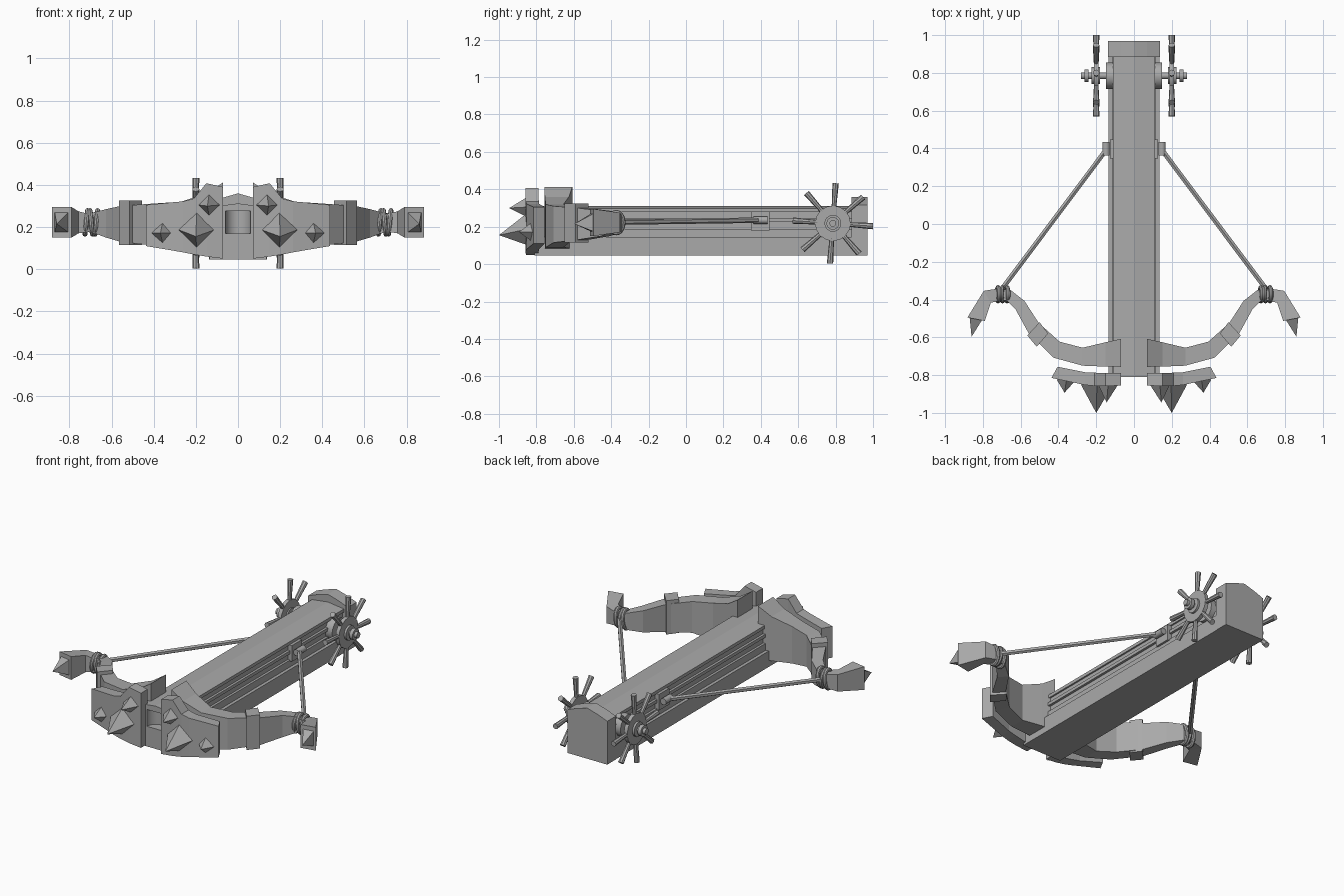
import bpy, bmesh, math
from mathutils import Vector

if "Cube" in bpy.data.objects:
    bpy.data.objects.remove(bpy.data.objects["Cube"], do_unlink=True)

grey = bpy.data.materials.new("plain grey")
grey.use_nodes = True
grey.diffuse_color = (0.4, 0.4, 0.4, 1)
grey.node_tree.nodes["Principled BSDF"].inputs["Base Color"].default_value = (0.4, 0.4, 0.4, 1)


def finish(bm, name, smooth=False):
    bmesh.ops.recalc_face_normals(bm, faces=bm.faces)
    mesh = bpy.data.meshes.new(name)
    bm.to_mesh(mesh)
    bm.free()
    mesh.materials.append(grey)
    ob = bpy.data.objects.new(name, mesh)
    bpy.context.collection.objects.link(ob)
    if smooth:
        bpy.ops.object.select_all(action='DESELECT')
        ob.select_set(True)
        bpy.context.view_layer.objects.active = ob
        bpy.ops.object.shade_smooth_by_angle(angle=math.radians(40))
    return ob


def loft(name, rings):
    """Skin a row of equal-length rings and cap both ends."""
    bm = bmesh.new()
    rows = [[bm.verts.new(p) for p in ring] for ring in rings]
    n = len(rows[0])
    for a, b in zip(rows, rows[1:]):
        for i in range(n):
            j = (i + 1) % n
            bm.faces.new((a[i], a[j], b[j], b[i]))
    bm.faces.new(rows[0])
    bm.faces.new(rows[-1])
    return finish(bm, name)


def rod(name, a, b, r1, r2=None, sides=12):
    a, b = Vector(a), Vector(b)
    d = b - a
    bm = bmesh.new()
    bmesh.ops.create_cone(bm, cap_ends=True, segments=sides, radius1=r1,
                          radius2=r1 if r2 is None else r2, depth=d.length)
    bm.transform(d.to_track_quat('Z', 'Y').to_matrix().to_4x4())
    bmesh.ops.translate(bm, verts=bm.verts, vec=(a + b) / 2)
    return finish(bm, name, smooth=sides > 6)


def box(name, lo, hi):
    (x, y, z), (u, v, w) = lo, hi
    return loft(name, [[(x, s, z), (u, s, z), (u, s, w), (x, s, w)] for s in (y, v)])


def torus(name, centre, ry, rz, minor, lean=0.0):
    """Ring wrapped around the x direction."""
    bm = bmesh.new()
    n, m = 20, 8
    rows = []
    for i in range(n):
        t = math.tau * i / n
        row = []
        for j in range(m):
            p = math.tau * j / m
            k = minor * math.cos(p)
            row.append(bm.verts.new((centre[0] + minor * math.sin(p) + lean * math.sin(t),
                                     centre[1] + (ry + k) * math.cos(t),
                                     centre[2] + (rz + k) * math.sin(t))))
        rows.append(row)
    for i in range(n):
        a, b = rows[i], rows[(i + 1) % n]
        for j in range(m):
            bm.faces.new((a[j], a[(j + 1) % m], b[(j + 1) % m], b[j]))
    return finish(bm, name, smooth=True)


def slab_ring(inner, outer, lo, hi):
    return [(*inner, lo), (*outer, lo), (*outer, hi), (*inner, hi)]


def spike(name, base, tip):
    """Four-sided pyramid over a base ring."""
    bm = bmesh.new()
    vs = [bm.verts.new(p) for p in base]
    t = bm.verts.new(tip)
    bm.faces.new(vs)
    for i in range(4):
        bm.faces.new((vs[i], vs[(i + 1) % 4], t))
    return finish(bm, name)


# Stock with stepped rails along both sides
half = [(.135, .045), (.135, .144), (.115, .144), (.115, .187), (.1, .187), (.1, .225),
        (.115, .225), (.115, .245), (.1, .245), (.1, .278), (.11, .278), (.11, .298)]
section = half + [(0, .312)] + [(-x, z) for x, z in reversed(half)]
stock = loft("stock", [[(x, y, z) for x, z in section] for y in (-.81, .9)])

# Rounded recess in the nose of the stock
cutter = rod("nose_cutter", (0, -.81, .17), (0, -.81, .275), .06, sides=24)
cutter.hide_render = True
cutter.hide_viewport = True
cut = stock.modifiers.new("nose recess", 'BOOLEAN')
cut.operation, cut.object, cut.solver = 'DIFFERENCE', cutter, 'EXACT'

# Gabled butt plate
butt = [(-.137, .045), (.137, .045), (.137, .315), (.07, .34), (0, .36), (-.07, .34), (-.137, .315)]
loft("butt_plate", [[(x, y, z) for x, z in butt] for y in (.885, .97)])

# Limb stations: back edge, front edge, bottom, top
limb = [((.07, -.608), (.07, -.756), .08, .412), ((.15, -.626), (.15, -.755), .085, .36),
        ((.272, -.655), (.272, -.75), .09, .32), ((.394, -.623), (.425, -.708), .115, .31),
        ((.505, -.523), (.557, -.58), .13, .3), ((.58, -.407), (.626, -.454), .15, .285),
        ((.653, -.35), (.674, -.405), .168, .272), ((.727, -.343), (.708, -.405), .178, .262),
        ((.795, -.354), (.758, -.417), .17, .275), ((.882, -.495), (.79, -.513), .15, .295)]
# Armour plate stations
armour = [((.07, -.79), (.07, -.855), .05, .39), ((.15, -.79), (.15, -.858), .06, .408),
          ((.21, -.787), (.21, -.857), .07, .335), ((.26, -.785), (.26, -.852), .08, .322),
          ((.405, -.756), (.437, -.815), .11, .305)]
# Armour spikes: x, z, base y, half size, tip
spikes = [(.196, .187, -.85, .085, (.2, -1.0, .155)),
          (.137, .305, -.85, .053, (.145, -.945, .3)),
          (.357, .172, -.822, .053, (.368, -.893, .172))]


def mx(side, points):
    return [(side * x, y, z) for x, y, z in points]


for side, tag in ((1, "left"), (-1, "right")):
    loft(tag + "_limb", [mx(side, slab_ring(*s)) for s in limb])
    loft(tag + "_armour_plate", [mx(side, slab_ring(*s)) for s in armour])
    for i, (x, z, y, h, tip) in enumerate(spikes):
        base = [(x - h, y, z), (x, y, z - h), (x + h, y, z), (x, y, z + h)]
        spike(f"{tag}_armour_spike_{i + 1}", mx(side, base), mx(side, [tip])[0])

    # Spike at the limb tip, set in from the square end
    end = slab_ring((.87, -.495), (.805, -.509), .175, .27)
    spike(tag + "_tip_spike", mx(side, end), (side * .86, -.597, .215))

    # Square band around the limb
    band = [slab_ring((.455, -.58), (.515, -.65), .115, .325),
            slab_ring((.5, -.52), (.565, -.59), .115, .325)]
    loft(tag + "_limb_band", [mx(side, r) for r in band])

    # Rope wraps, string and its clip
    for i in range(3):
        torus(f"{tag}_rope_wrap_{i + 1}", (side * (.672 + .024 * i), -.372, .222),
              .037, .056, .012, .006 * (-1) ** i)
    rod(tag + "_string", (side * .7, -.345, .225), (side * .142, .4, .235), .0145, sides=6)
    clip = sorted((side * .09, side * .128))
    box(tag + "_string_clip", (clip[0], .347, .18), (clip[1], .447, .28))
    rod(tag + "_clip_pin", (side * .148, .362, .235), (side * .148, .435, .235), .02, sides=10)

    # Windlass: bearing, axle, hub, nut and tapered spokes
    cy, cz = .785, .218
    for part, a, b, r in (("bearing", .1, .147, .07), ("axle", .14, .28, .018),
                          ("wheel_disc", .188, .212, .095), ("wheel_hub", .18, .225, .045),
                          ("axle_nut", .24, .262, .034)):
        rod(f"{tag}_{part}", (side * a, cy, cz), (side * b, cy, cz), r, sides=16)
    for i in range(8):
        t = math.radians(86 + 45 * i)
        c, s = math.cos(t), math.sin(t)
        rod(f"{tag}_spoke_{i + 1}", (side * .2, cy + .05 * c, cz + .05 * s),
            (side * .2, cy + .215 * c, cz + .215 * s), .011, .017, sides=8)
